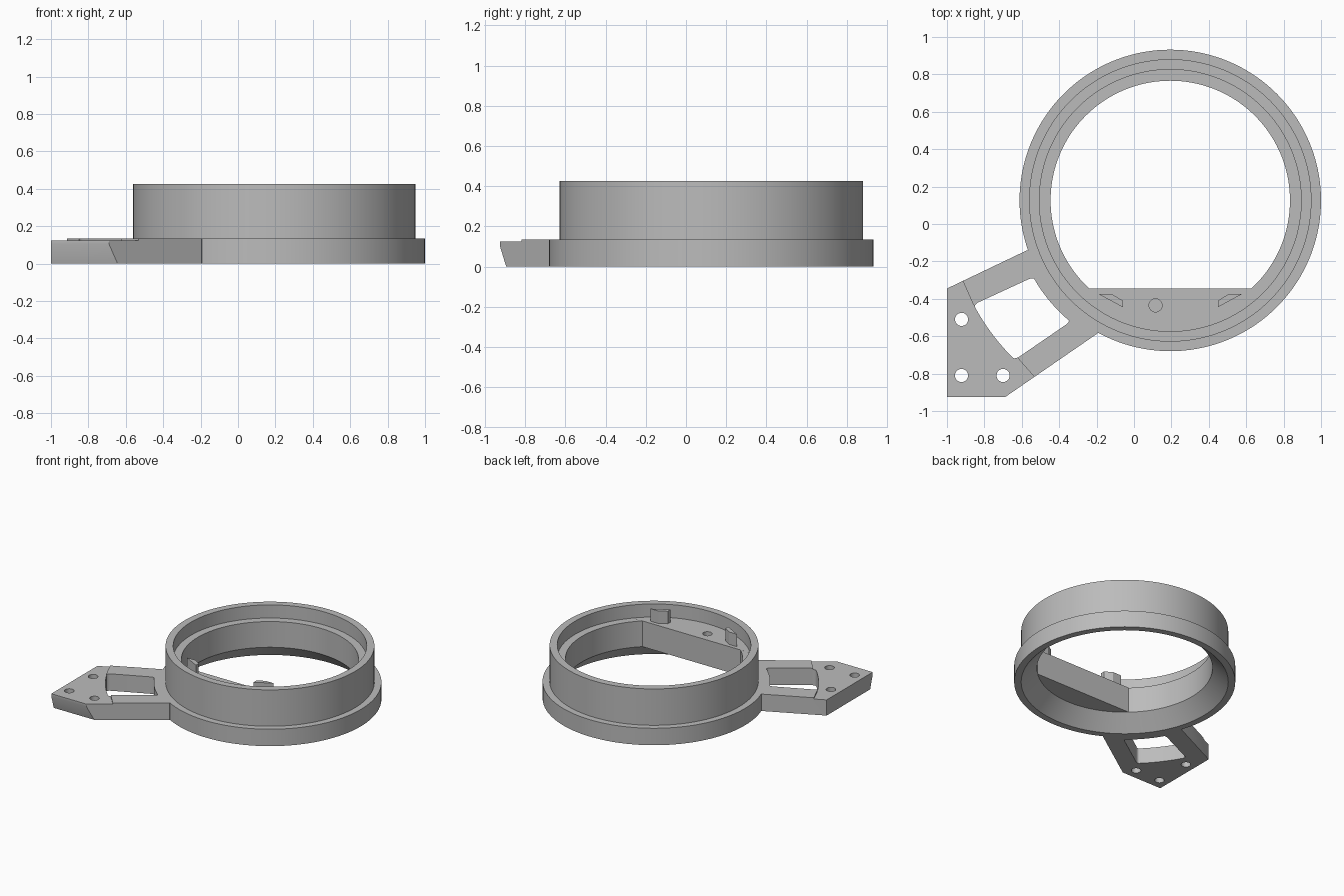
import bpy, bmesh, math
from mathutils import Vector

cube = bpy.data.objects.get("Cube")
if cube:
    bpy.data.objects.remove(cube, do_unlink=True)

CENTRE = Vector((0.194, 0.126))      # axis of the ring
FLANGE_TOP, PAD_TOP = 0.135, 0.125
LEDGE = 0.32

grey = bpy.data.materials.new("plain grey")
grey.use_nodes = True
grey.diffuse_color = (0.5, 0.5, 0.5, 1)
grey.node_tree.nodes["Principled BSDF"].inputs["Base Color"].default_value = (0.5, 0.5, 0.5, 1)


def make_object(name, bm):
    bmesh.ops.recalc_face_normals(bm, faces=bm.faces)
    mesh = bpy.data.meshes.new(name)
    bm.to_mesh(mesh)
    bm.free()
    mesh.materials.append(grey)
    obj = bpy.data.objects.new(name, mesh)
    bpy.context.collection.objects.link(obj)
    return obj


def arc(radius, start, end, steps=24, centre=CENTRE):
    """Points on an arc, angles in degrees."""
    angles = [math.radians(start + (end - start) * i / steps) for i in range(steps + 1)]
    return [(centre[0] + radius * math.cos(a), centre[1] + radius * math.sin(a)) for a in angles]


def prism(name, outline, z0, z1, rounding=0):
    """Extrude a flat outline upward, optionally rounding its sharp corners."""
    bm = bmesh.new()
    base = bm.faces.new([bm.verts.new((x, y, z0)) for x, y in outline])
    top = bmesh.ops.extrude_face_region(bm, geom=[base])["geom"]
    bmesh.ops.translate(bm, vec=(0, 0, z1 - z0),
                        verts=[v for v in top if isinstance(v, bmesh.types.BMVert)])
    bmesh.ops.recalc_face_normals(bm, faces=bm.faces)
    if rounding:
        corners = [e for e in bm.edges
                   if abs(e.verts[0].co.z - e.verts[1].co.z) > 0.01 and e.calc_face_angle() > 0.6]
        bmesh.ops.bevel(bm, geom=corners, offset=rounding, segments=6, profile=0.5, affect='EDGES')
    return make_object(name, bm)


def cylinder(name, x, y, radius, z0, z1):
    return prism(name, arc(radius, 0, 352.5, 47, (x, y)), z0, z1)


def cut(obj, cutters):
    """Subtract the cutters, then discard them."""
    for cutter in cutters:
        mod = obj.modifiers.new("cut", 'BOOLEAN')
        mod.operation, mod.solver, mod.object = 'DIFFERENCE', 'EXACT', cutter
    graph = bpy.context.evaluated_depsgraph_get()
    mesh = bpy.data.meshes.new_from_object(obj.evaluated_get(graph))
    obj.modifiers.clear()
    obj.data = mesh
    for cutter in cutters:
        bpy.data.objects.remove(cutter, do_unlink=True)


def smooth(obj):
    obj.data.shade_smooth()
    obj.data.set_sharp_from_angle(angle=math.radians(25))


# Turned ring: flange, wall, inner ledge and flared underside
profile = [(0.755, 0), (0.806, 0), (0.806, FLANGE_TOP), (0.755, FLANGE_TOP), (0.755, 0.425),
           (0.70, 0.425), (0.70, LEDGE), (0.64, LEDGE), (0.64, 0.115)]
SIDES = 144
bm = bmesh.new()
loops = []
for i in range(SIDES):
    a = 2 * math.pi * i / SIDES
    loops.append([bm.verts.new((CENTRE.x + r * math.cos(a), CENTRE.y + r * math.sin(a), z))
                  for r, z in profile])
for i, loop in enumerate(loops):
    nxt = loops[(i + 1) % SIDES]
    for j in range(len(profile)):
        k = (j + 1) % len(profile)
        bm.faces.new((loop[j], nxt[j], nxt[k], loop[k]))
ring = make_object("ring", bm)

# Shelf filling the front of the opening, with a blind hole
chord_y = -0.345
half = math.degrees(math.acos((CENTRE.y - chord_y) / 0.70))
shelf = prism("shelf", arc(0.70, 270 - half, 270 + half, 40), 0.115, LEDGE + 0.0005)
cut(shelf, [cylinder("shelf_hole_cutter", 0.115, -0.435, 0.035, LEDGE - 0.1, LEDGE + 0.1)])

# Two mirrored wedge posts on the shelf
post_outline = [(0.383, -0.375), (0.311, -0.375), (0.254, -0.41), (0.254, -0.445)]
for side, label in ((1, "left"), (-1, "right")):
    prism(label + "_post", [(CENTRE.x + side * x, y) for x, y in post_outline],
          LEDGE - 0.02, LEDGE + 0.1)

# Mounting arm: two struts and a corner pad in one plate
arm = prism("mounting_arm",
            [(-0.575, -0.142), (-1, -0.345), (-1, -0.926), (-0.69, -0.926), (-0.195, -0.585)]
            + arc(0.785, 241, 199.5), 0, FLANGE_TOP)

# Opening between the struts, with rounded corners
pocket = prism("pocket_cutter", arc(0.84, 209.2, 230.5) + arc(1.19, 225.7, 207.9),
               -0.1, 0.3, rounding=0.03)
# Shallow step down onto the pad
step = prism("step_cutter", [(-0.86, -0.43), (-0.926, -0.28), (-1.2, -0.2), (-1.2, -1.1),
                             (-0.5, -1.1), (-0.5, -0.855), (-0.61, -0.73)], PAD_TOP, 0.3)
# Undercut along the front edge of the pad
bm = bmesh.new()
under = [(-0.926, 0.105), (-0.888, -0.02), (-1.1, -0.02), (-1.1, 0.105)]
face = bm.faces.new([bm.verts.new((-1.2, y, z)) for y, z in under])
side = bmesh.ops.extrude_face_region(bm, geom=[face])["geom"]
bmesh.ops.translate(bm, vec=(0.9, 0, 0), verts=[v for v in side if isinstance(v, bmesh.types.BMVert)])
undercut = make_object("undercut_cutter", bm)
# Screw holes
holes = [cylinder("screw_hole_cutter", x, y, 0.035, -0.1, 0.3)
         for x, y in ((-0.922, -0.51), (-0.922, -0.81), (-0.70, -0.81))]
cut(arm, [pocket, step, undercut] + holes)

for part in (ring, shelf, arm):
    smooth(part)
